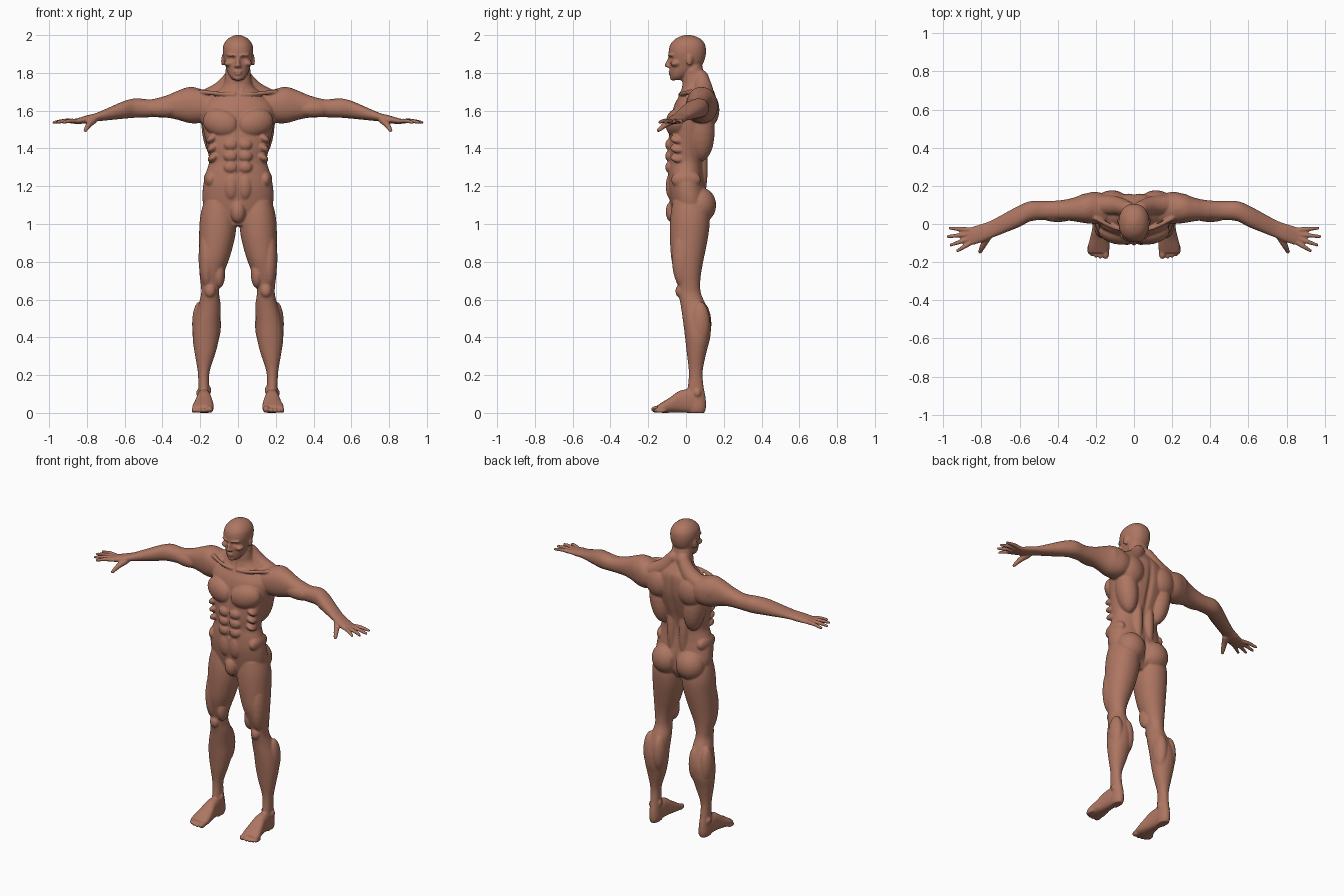
import bpy, bmesh, math
from mathutils import Matrix, Vector, Euler

bm = bmesh.new()
SEG = 40


def smooth_rows(rows, steps=4):
    """Catmull-Rom interpolation of station rows."""
    out = []
    for i in range(len(rows) - 1):
        p0, p1, p2, p3 = (rows[max(0, min(len(rows) - 1, i + k))] for k in (-1, 0, 1, 2))
        for s in range(steps):
            t = s / steps
            out.append([0.5 * (2 * b + (c - a) * t + (2 * a - 5 * b + 4 * c - d) * t * t
                        + (3 * b - a - 3 * c + d) * t ** 3)
                        for a, b, c, d in zip(p0, p1, p2, p3)])
    return out + [list(rows[-1])]


def skin(rings, mirror):
    for side in ((1, -1) if mirror else (1,)):
        vs = [[bm.verts.new((p[0] * side, p[1], p[2])) for p in r] for r in rings]
        for a, b in zip(vs, vs[1:]):
            for k in range(len(a)):
                j = (k + 1) % len(a)
                bm.faces.new((a[k], a[j], b[j], b[k]))
        bm.faces.new(vs[0][::-1])
        bm.faces.new(vs[-1])


def loft(rows, axis, mirror=True, power=2.2):
    """Rows: position along axis, then min/max of the two other directions."""
    rings = []
    for t, a0, a1, b0, b1 in smooth_rows(rows):
        ring = []
        for k in range(SEG):
            ang = math.tau * k / SEG
            c, s = math.cos(ang), math.sin(ang)
            a = (a0 + a1) / 2 + (a1 - a0) / 2 * math.copysign(abs(c) ** (2 / power), c)
            b = (b0 + b1) / 2 + (b1 - b0) / 2 * math.copysign(abs(s) ** (2 / power), s)
            ring.append({'x': (t, a, b), 'y': (a, t, b), 'z': (a, b, t)}[axis])
        rings.append(ring)
    skin(rings, mirror)


def blob(c, r, rot=(0, 0, 0), mirror=True):
    m = (Matrix.Translation(c) @ Euler([math.radians(a) for a in rot]).to_matrix().to_4x4()
         @ Matrix.Diagonal((*r, 1)))
    for side in ((1, -1) if mirror else (1,)):
        bmesh.ops.create_icosphere(bm, subdivisions=3, radius=1,
                                   matrix=Matrix.Diagonal((side, 1, 1, 1)) @ m)


def tube(rows, mirror=True):
    """Rows: x, y, z, radius; rounded ends."""
    pts = smooth_rows(rows)
    q = (Vector(rows[-1][:3]) - Vector(rows[0][:3])).to_track_quat('Z', 'Y')
    skin([[Vector(p[:3]) + q @ Vector((p[3] * math.cos(math.tau * k / 16),
           p[3] * math.sin(math.tau * k / 16), 0)) for k in range(16)] for p in pts], mirror)
    for p in (rows[0], rows[-1]):
        blob(p[:3], (p[3],) * 3, mirror=mirror)


# Torso and neck: z, half width, front, back
torso = [(.99, .07, -.05, .07), (1.05, .16, -.07, .11), (1.12, .187, -.085, .12),
         (1.2, .185, -.096, .105), (1.27, .17, -.095, .095), (1.33, .153, -.09, .095),
         (1.4, .163, -.095, .11), (1.48, .18, -.09, .135), (1.56, .195, -.08, .155),
         (1.63, .19, -.062, .16), (1.69, .13, -.03, .155), (1.73, .083, -.02, .13),
         (1.77, .07, -.018, .105), (1.84, .062, -.01, .085)]
loft([(z, -w, w, f, b) for z, w, f, b in torso], 'z', False)

# Chest, back, belly and hip muscles
blob((.09, -.05, 1.535), (.1, .056, .075), (0, -15, 12))
blob((.125, .08, 1.49), (.066, .072, .16), (0, 8, 0))
blob((.115, .115, 1.605), (.085, .062, .095))
blob((.042, .07, 1.3), (.036, .045, .2))
blob((.087, .075, 1.1), (.092, .085, .095))
blob((.145, .0, 1.235), (.036, .08, .05))
for z in (1.3, 1.36, 1.42):
    blob((.038, -.085, z), (.038, .025, .031))
blob((.036, -.075, 1.2), (.04, .032, .075))
for k in range(3):
    blob((.135 - .004 * k, -.04, 1.45 - .05 * k), (.035, .045, .022), (0, 30, 20))
blob((0, -.068, 1.065), (.04, .04, .06), mirror=False)

# Trapezius, collar bones, neck cords
tube([(.035, .08, 1.775, .04), (.09, .095, 1.705, .05), (.18, .1, 1.655, .055)])
tube([(.02, -.03, 1.685, .012), (.1, -.02, 1.69, .011), (.2, .03, 1.7, .013)])
tube([(.018, -.02, 1.7, .01), (.055, .03, 1.81, .013)])

# Arm down to the palm: x, y range, z range
loft([(.12, .0, .15, 1.56, 1.69), (.2, .0, .168, 1.535, 1.715), (.26, .005, .158, 1.535, 1.725),
      (.32, .015, .137, 1.552, 1.705), (.38, .02, .125, 1.563, 1.68), (.46, .022, .12, 1.565, 1.66),
      (.54, .015, .12, 1.563, 1.665), (.6, -.015, .098, 1.558, 1.652), (.68, -.047, .055, 1.55, 1.618),
      (.75, -.075, .018, 1.543, 1.588), (.8, -.096, .0, 1.533, 1.575), (.85, -.11, -.015, 1.53, 1.56),
      (.885, -.105, -.025, 1.532, 1.553)], 'x')
blob((.245, .083, 1.638), (.085, .078, .088))
blob((.4, .05, 1.61), (.1, .04, .045))

# Fingers and thumb: base x, y then tip x, y
for bx, by, tx, ty in [(.865, -.03, .965, -.022), (.87, -.054, .975, -.066),
                       (.868, -.078, .96, -.11), (.855, -.098, .925, -.14)]:
    tube([(bx, by, 1.545, .0125), ((bx + tx) / 2, (by + ty) / 2, 1.546, .0115), (tx, ty, 1.538, .0085)])
tube([(.765, -.065, 1.55, .02), (.79, -.11, 1.525, .016), (.808, -.146, 1.496, .0105)])

# Leg: z, x range, y range
loft([(1.12, .03, .18, -.07, .1), (1.06, .015, .196, -.08, .12), (1.0, .008, .204, -.085, .125),
      (.92, .018, .206, -.085, .115), (.82, .045, .207, -.078, .095), (.74, .075, .204, -.06, .08),
      (.68, .095, .197, -.043, .075), (.63, .1, .195, -.04, .08), (.57, .092, .21, -.028, .105),
      (.48, .095, .234, -.015, .13), (.4, .1, .24, -.005, .128), (.32, .118, .23, .004, .108),
      (.22, .15, .213, .015, .088), (.14, .152, .21, .01, .093), (.08, .148, .21, 0, .104),
      (.03, .146, .212, 0, .106), (.0, .152, .206, .01, .098)], 'z', power=2.1)
blob((.165, -.015, .82), (.044, .06, .16))
blob((.1, -.015, .735), (.032, .045, .075))
blob((.148, -.03, .645), (.03, .026, .036))
blob((.132, .08, .47), (.042, .055, .12))
blob((.203, .075, .47), (.04, .052, .12))

# Ankle bones, foot and toes
blob((.155, .05, .12), (.014, .02, .022))
blob((.208, .06, .105), (.013, .02, .022))
loft([(.095, .155, .2, .003, .06), (.03, .147, .213, 0, .12), (-.03, .14, .22, .002, .118),
      (-.08, .131, .232, .001, .085), (-.12, .128, .242, 0, .06), (-.152, .132, .24, .003, .04)],
     'y', power=2.5)
for x, y, r in [(.149, -.155, .019), (.178, -.154, .013), (.2, -.15, .0125),
                (.219, -.142, .012), (.234, -.132, .0115)]:
    blob((x, y, r), (r, .03, r))

# Head: z, half width, front, back
head = [(1.762, .026, -.07, -.02), (1.78, .044, -.08, .0), (1.81, .058, -.085, .045),
        (1.84, .067, -.087, .083), (1.87, .075, -.089, .099), (1.91, .081, -.092, .106),
        (1.95, .076, -.083, .101), (1.98, .054, -.056, .078), (1.995, .028, -.025, .045),
        (2.001, .01, 0, .02)]
loft([(z, -w, w, f, b) for z, w, f, b in head], 'z', False)

# Face: nose, nostrils, brow, cheek, lips, chin, ear
tube([(0, -.086, 1.88, .009), (0, -.102, 1.84, .0115)], False)
blob((.011, -.093, 1.836), (.009, .012, .008))
blob((.032, -.079, 1.893), (.032, .015, .009), (0, -6, 20))
blob((.05, -.055, 1.85), (.024, .028, .017))
blob((0, -.084, 1.806), (.024, .01, .0065), mirror=False)
blob((0, -.083, 1.795), (.02, .01, .0065), mirror=False)
blob((0, -.068, 1.775), (.026, .017, .017), mirror=False)
blob((.079, .02, 1.868), (.009, .018, .032), (-12, 0, 20))

# Fuse the parts into one skin
mesh = bpy.data.meshes.new("body")
bm.to_mesh(mesh)
bm.free()
body = bpy.data.objects.new("body", mesh)
bpy.context.collection.objects.link(body)
rem = body.modifiers.new("fuse", 'REMESH')
rem.mode = 'VOXEL'
rem.voxel_size = .0056
sm = body.modifiers.new("soften", 'SMOOTH')
sm.factor, sm.iterations = .5, 4
dg = bpy.context.evaluated_depsgraph_get()
fused = bpy.data.meshes.new_from_object(body.evaluated_get(dg))
body.modifiers.clear()
body.data = fused
fused.name = "body"

# Carved furrows: centre, reach, depth (both sides via |x|)
grooves = [((0, .16, 1.47), (.016, .1, .2), .012), ((0, -.1, 1.52), (.01, .05, .08), .006),
           ((0, -.1, 1.33), (.007, .05, .12), .004), ((0, -.1, 1.27), (.008, .03, .01), .008),
           ((0, .13, 1.1), (.012, .08, .07), .015), ((.033, -.085, 1.875), (.017, .025, .011), .009),
           ((0, -.092, 1.8), (.022, .02, .003), .003)]
bm = bmesh.new()
bm.from_mesh(fused)
bm.normal_update()
for v in bm.verts:
    x, y, z = abs(v.co.x), v.co.y, v.co.z
    if x > .1 or z < .9:
        continue
    push = 0
    for c, r, depth in grooves:
        d = ((x - c[0]) / r[0]) ** 2 + ((y - c[1]) / r[1]) ** 2 + ((z - c[2]) / r[2]) ** 2
        if d < 6:
            push += depth * math.exp(-d)
    v.co -= v.normal * push
bm.to_mesh(fused)
bm.free()
fused.shade_smooth()

# Skin colour
mat = bpy.data.materials.new("skin")
mat.diffuse_color = (.42, .18, .12, 1)
fused.materials.clear()
fused.materials.append(mat)
